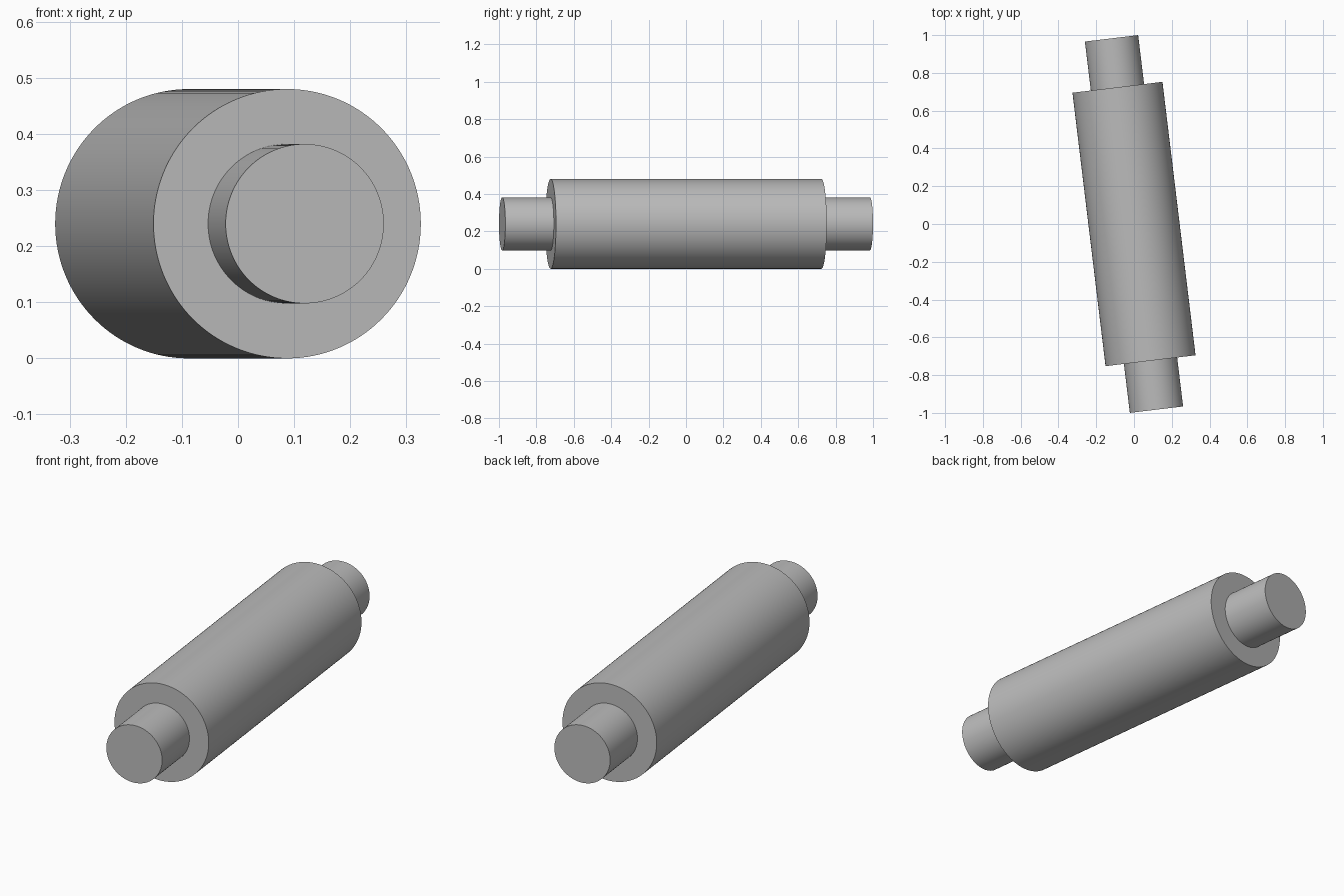
import bpy
import math

RADIUS = 0.24
YAW = math.radians(6.9)

cube = bpy.data.objects.get("Cube")
if cube:
    bpy.data.objects.remove(cube, do_unlink=True)

# Plain grey for the whole roller
grey = bpy.data.materials.new("plain_grey")
grey.use_nodes = True
colour = (0.5, 0.5, 0.5, 1)
grey.diffuse_color = colour
grey.node_tree.nodes["Principled BSDF"].inputs["Base Color"].default_value = colour


def rod(name, radius, length):
    """Horizontal cylinder centred on the roller axis."""
    bpy.ops.mesh.primitive_cylinder_add(
        vertices=128, radius=radius, depth=length,
        location=(0, 0, RADIUS), rotation=(math.pi / 2, 0, YAW))
    obj = bpy.context.object
    obj.name = name
    obj.data.materials.append(grey)
    bpy.ops.object.shade_smooth_by_angle(angle=math.radians(30))
    return obj


# Thick drum with a thinner shaft running through it and out of both ends
rod("roller_drum", RADIUS, 1.458)
rod("roller_shaft", 0.142, 1.98)
